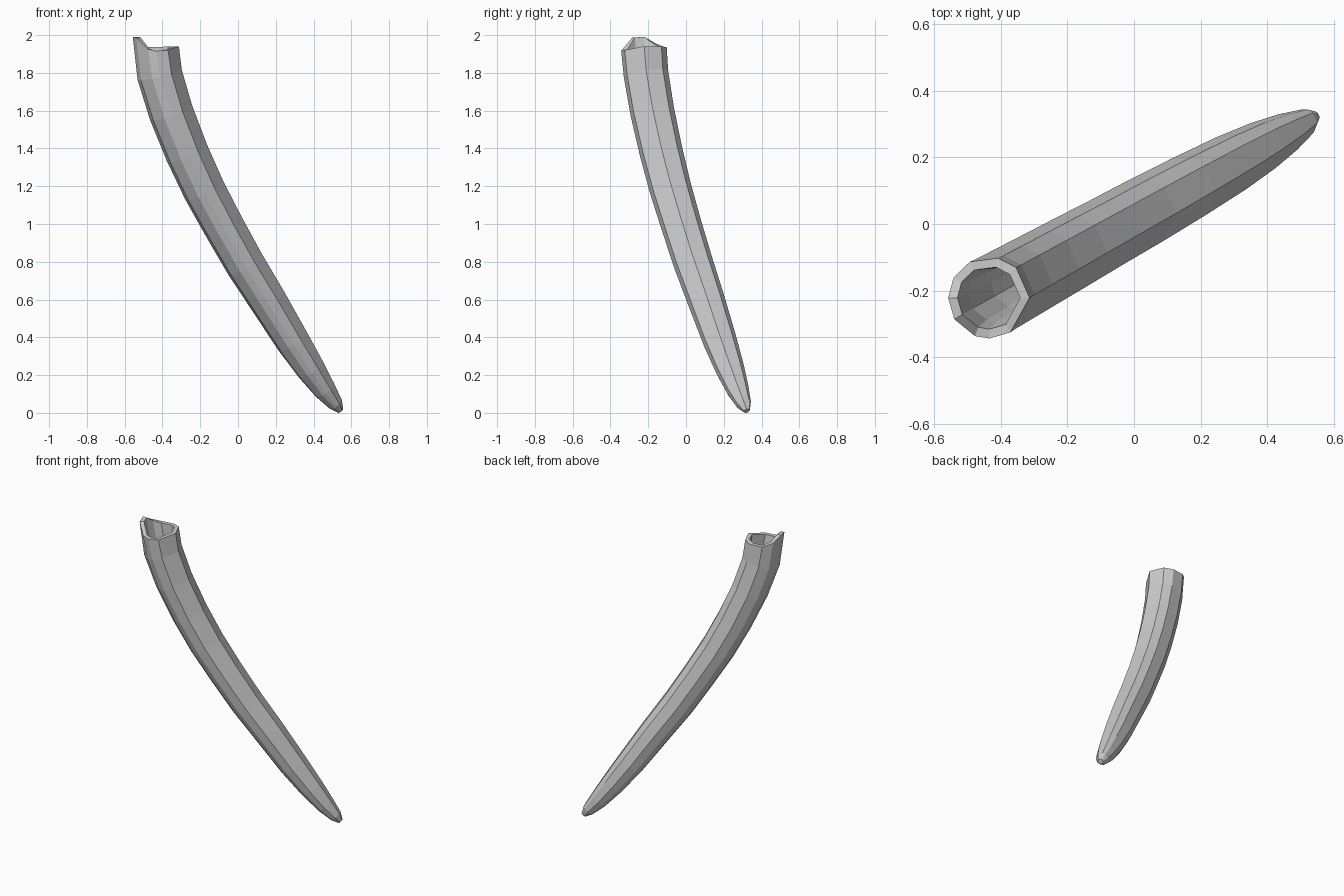
import bpy, bmesh, math
from mathutils import Vector

if "Cube" in bpy.data.objects:
    bpy.data.objects.remove(bpy.data.objects["Cube"])

# Centre line in the bending plane: x, z, radius (base of tusk to tip)
PATH = [(-.44, 1.95, .122), (-.42, 1.80, .120), (-.36, 1.60, .118), (-.275, 1.385, .115),
        (-.185, 1.19, .112), (-.083, 1.0, .108), (.03, .80, .105), (.155, .60, .099),
        (.283, .39, .090), (.38, .24, .077), (.455, .13, .060), (.512, .055, .040),
        (.538, .02, .017)]
# Uneven ten-sided section, and the ragged rim height above each corner
ANGLES = [0, 48, 77, 118, 150, 180, 212, 250, 271, 302]
RIM = [1.95, 1.95, 1.945, 1.945, 1.965, 2.0, 1.995, 1.935, 1.925, 1.93]
BEND = math.atan2(.555, 1)
SIDE = Vector((-math.sin(BEND), math.cos(BEND), 0))
N = len(ANGLES)


def centre(i):
    x, z, r = PATH[i]
    return Vector((x, .555 * x + .012, z))


def ring(bm, i, radius, rim=False):
    """Section ring square to the centre line; the rim ring takes its heights from RIM."""
    a, b = centre(max(i - 1, 0)), centre(min(i + 1, len(PATH) - 1))
    tangent = Vector((0, 0, 1)) if rim else (a - b).normalized()
    across = SIDE.cross(tangent)
    verts = []
    for deg, height in zip(ANGLES, RIM):
        t = math.radians(deg) - BEND
        p = centre(i) + radius * (math.cos(t) * across + math.sin(t) * SIDE)
        if rim:
            p.z = height
        verts.append(bm.verts.new(p))
    return verts


bm = bmesh.new()
# Cavity from its deep end up to the rim, then the outer skin down to the tip
rings = [ring(bm, i, r) for i, r in ((4, .045), (3, .066), (2, .078), (1, .083))]
rings.append(ring(bm, 0, .094, rim=True))
rings.append(ring(bm, 0, PATH[0][2], rim=True))
rings += [ring(bm, i, PATH[i][2]) for i in range(1, len(PATH))]
for a, b in zip(rings, rings[1:]):
    for k in range(N):
        j = (k + 1) % N
        bm.faces.new((a[k], a[j], b[j], b[k]))
bm.faces.new(rings[0])
bm.faces.new(rings[-1])
bmesh.ops.recalc_face_normals(bm, faces=bm.faces)

# Stand on the ground, centred
for axis in range(3):
    vals = [v.co[axis] for v in bm.verts]
    shift = min(vals) if axis == 2 else (min(vals) + max(vals)) / 2
    for v in bm.verts:
        v.co[axis] -= shift

mesh = bpy.data.meshes.new("tusk")
bm.to_mesh(mesh)
bm.free()
bpy.context.collection.objects.link(bpy.data.objects.new("tusk", mesh))
